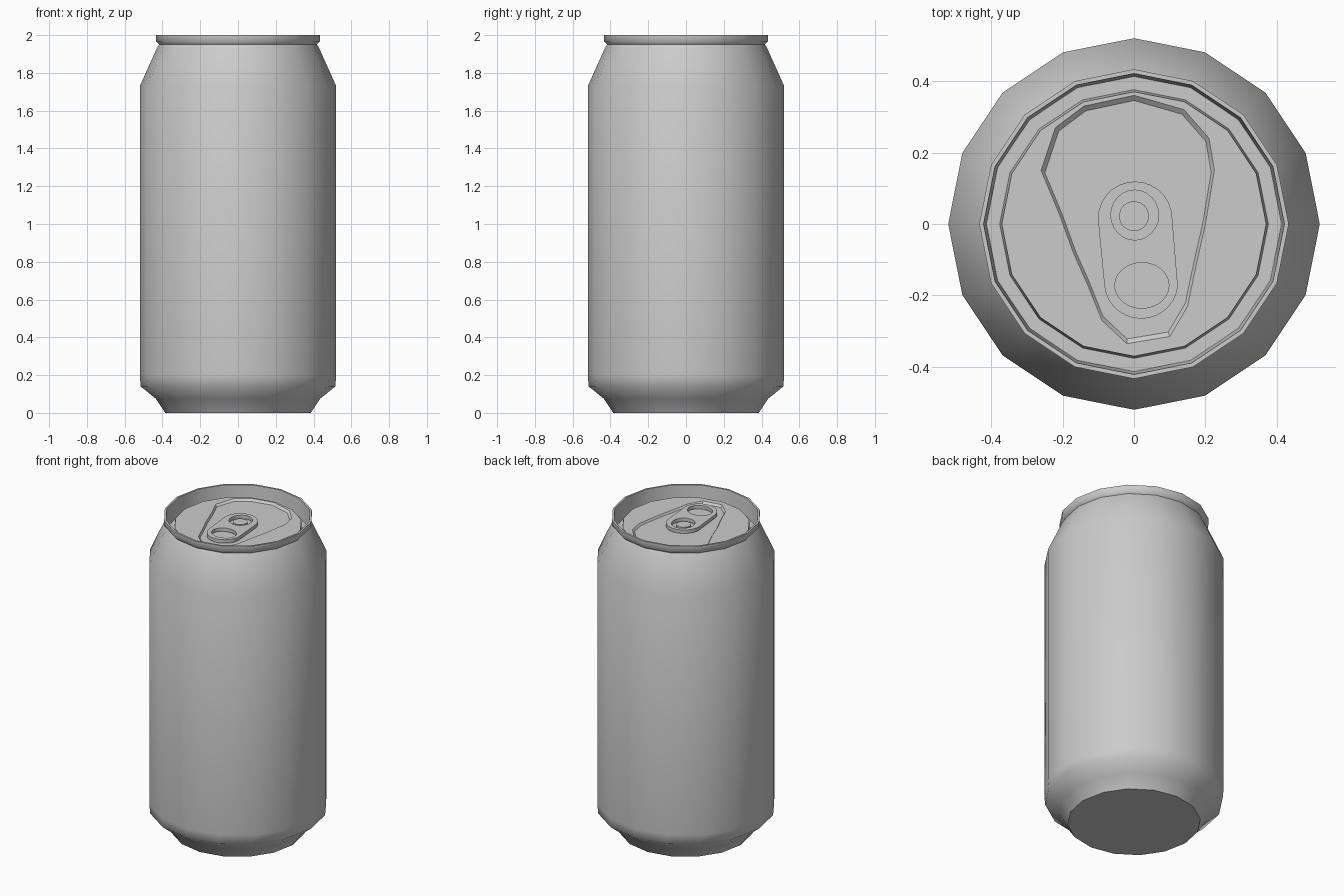
import bpy, bmesh
from math import sin, cos, pi, radians

if "Cube" in bpy.data.objects:
    bpy.data.objects.remove(bpy.data.objects["Cube"])

SIDES = 16


def ring(r, z, n=SIDES, cx=0.0, cy=0.0):
    return [(cx + r * cos(2 * pi * i / n), cy + r * sin(2 * pi * i / n), z) for i in range(n)]


def arc(cx, cy, rx, ry, a0, a1, n):
    return [(cx + rx * cos(radians(a0 + (a1 - a0) * i / n)),
             cy + ry * sin(radians(a0 + (a1 - a0) * i / n))) for i in range(n + 1)]


def smooth(ob, angle):
    bpy.ops.object.select_all(action='DESELECT')
    ob.select_set(True)
    bpy.context.view_layer.objects.active = ob
    bpy.ops.object.shade_smooth_by_angle(angle=radians(angle))


def loft(name, rings, cap_first=False, cap_last=False, angle=55):
    bm = bmesh.new()
    loops = [[bm.verts.new(p) for p in r] for r in rings]
    n = len(loops[0])
    for a, b in zip(loops, loops[1:]):
        for i in range(n):
            j = (i + 1) % n
            bm.faces.new((a[i], a[j], b[j], b[i]))
    if cap_first:
        bm.faces.new(loops[0][::-1])
    if cap_last:
        bm.faces.new(loops[-1])
    me = bpy.data.meshes.new(name)
    bm.to_mesh(me)
    bm.free()
    ob = bpy.data.objects.new(name, me)
    bpy.context.collection.objects.link(ob)
    smooth(ob, angle)
    return ob


# Can wall: base, shoulder, neck, rolled rim and inner wall down to the groove
wall = [(0.385, 0), (0.435, 0.075), (0.515, 0.14), (0.52, 0.2), (0.52, 1.73),
        (0.43, 1.93), (0.418, 1.95), (0.433, 1.967), (0.433, 2.0),
        (0.421, 2.0), (0.413, 1.89)]
loft("can_body", [ring(r, z) for r, z in wall], cap_first=True)

# Lid: groove floor, raised panel, and teardrop recess pressed into it
recess = [(0.20, 0), (0.225, 0.15), (0.21, 0.24), (0.14, 0.32), (0, 0.36), (-0.14, 0.33),
          (-0.22, 0.27), (-0.26, 0.15), (-0.21, 0.03), (-0.17, -0.08), (-0.13, -0.17),
          (-0.09, -0.27), (-0.02, -0.335), (0.10, -0.315), (0.15, -0.23), (0.175, -0.11)]
loft("lid", [ring(0.413, 1.89), ring(0.376, 1.89), ring(0.37, 1.943),
             [(x, y, 1.943) for x, y in recess],
             [(x * 0.96, y * 0.96, 1.931) for x, y in recess]], cap_last=True, angle=30)

# Pull tab: rounded outline with a finger hole and a rivet hole
outline = arc(0.003, 0.015, 0.104, 0.104, 0, 180, 14) + arc(0.02, -0.165, 0.103, 0.1, 185, 355, 14)
finger_hole = arc(0.022, -0.172, 0.076, 0.064, 0, 345, 23)
rivet_hole = arc(0.002, 0.025, 0.067, 0.07, 0, 345, 23)
cu = bpy.data.curves.new("pull_tab", 'CURVE')
cu.dimensions = '2D'
cu.fill_mode = 'BOTH'
cu.extrude = 0.011
for pts in (outline, finger_hole, rivet_hole):
    sp = cu.splines.new('POLY')
    sp.points.add(len(pts) - 1)
    for p, (x, y) in zip(sp.points, pts):
        p.co = (x, y, 0, 1)
    sp.use_cyclic_u = True
tab = bpy.data.objects.new("pull_tab", cu)
tab.location.z = 1.947
bpy.context.collection.objects.link(tab)
bpy.ops.object.select_all(action='DESELECT')
tab.select_set(True)
bpy.context.view_layer.objects.active = tab
bpy.ops.object.convert(target='MESH')
smooth(bpy.context.view_layer.objects.active, 30)

# Rivet holding the tab
loft("rivet", [ring(0.042, 1.928, 16, 0, 0.022), ring(0.042, 1.95, 16, 0, 0.022)],
     cap_last=True, angle=30)
